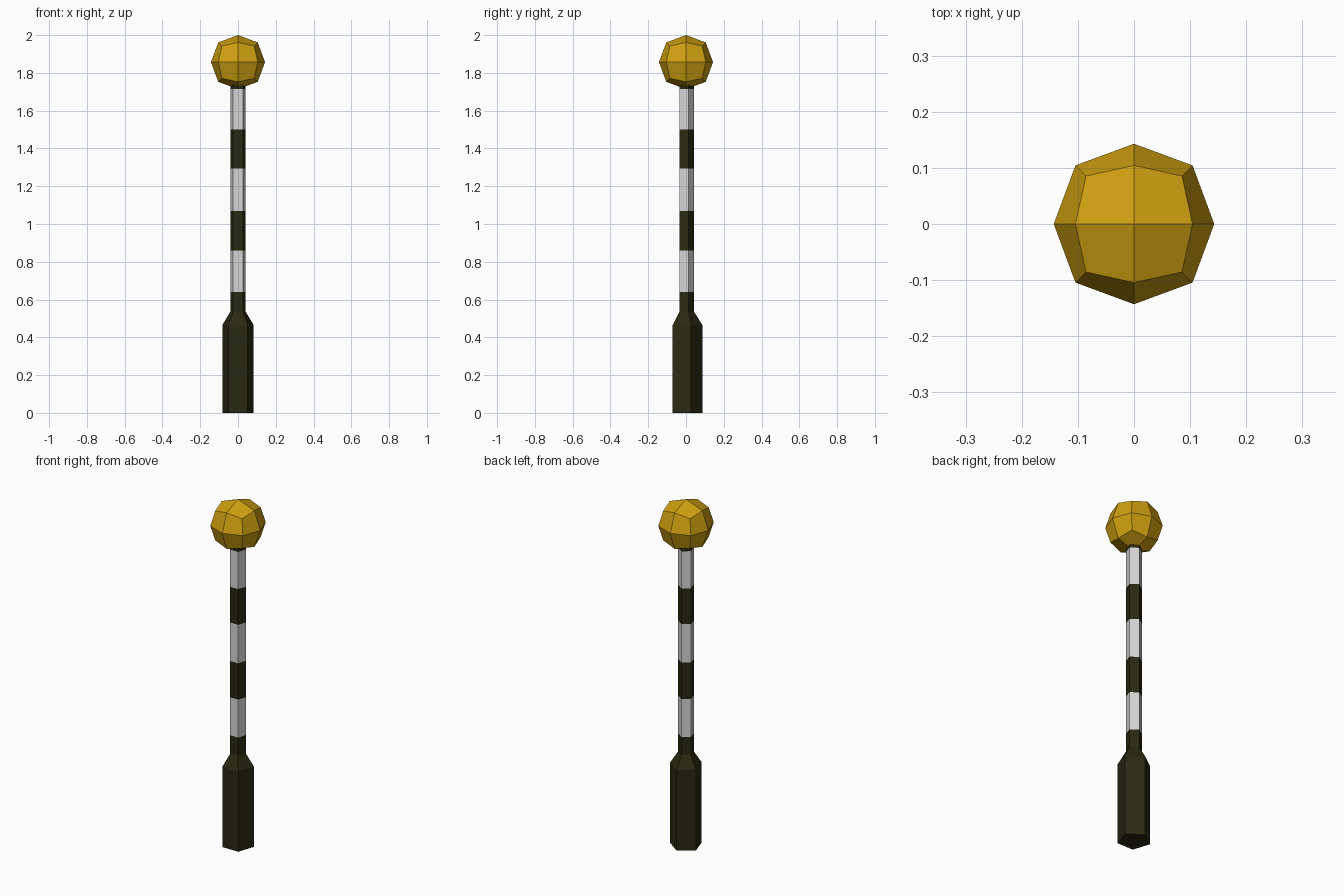
import bpy, bmesh, math
from mathutils import Vector

if "Cube" in bpy.data.objects:
    bpy.data.objects.remove(bpy.data.objects["Cube"])


def material(name, rgb):
    m = bpy.data.materials.new(name)
    m.diffuse_color = (*rgb, 1.0)
    m.use_nodes = True
    m.node_tree.nodes["Principled BSDF"].inputs["Base Color"].default_value = m.diffuse_color
    return m


dark = material("dark_olive_black", (0.022, 0.022, 0.006))
white = material("off_white", (0.66, 0.66, 0.66))
amber = material("amber", (0.62, 0.35, 0.005))


def finish(bm, name, mats):
    bmesh.ops.recalc_face_normals(bm, faces=bm.faces[:])
    me = bpy.data.meshes.new(name)
    bm.to_mesh(me)
    bm.free()
    for m in mats:
        me.materials.append(m)
    ob = bpy.data.objects.new(name, me)
    bpy.context.collection.objects.link(ob)
    return ob


# Five-sided post: (height, radius, material of the section above)
PROFILE = [(0, 0.087, 0), (0.465, 0.087, 0), (0.535, 0.043, 0),
           (0.64, 0.043, 1), (0.86, 0.043, 0), (1.07, 0.043, 1),
           (1.293, 0.043, 0), (1.50, 0.043, 1), (1.715, 0.043, 0),
           (1.745, 0.043, 0)]
SIDES = 5
bm = bmesh.new()
rings = []
for z, r, _ in PROFILE:
    angles = [math.pi / 2 + math.tau * i / SIDES for i in range(SIDES)]
    rings.append([bm.verts.new((r * math.cos(a), r * math.sin(a), z)) for a in angles])
for (low, high), (_, _, mat) in zip(zip(rings, rings[1:]), PROFILE):
    for i in range(SIDES):
        j = (i + 1) % SIDES
        bm.faces.new((low[i], low[j], high[j], high[i])).material_index = mat
bm.faces.new(rings[0])
bm.faces.new(rings[-1])
finish(bm, "striped_post", [dark, white])

# Globe lamp: cube cut once per side, points pushed out to a rough sphere
R = 0.143
bm = bmesh.new()
bmesh.ops.create_cube(bm, size=2)
bmesh.ops.subdivide_edges(bm, edges=bm.edges[:], cuts=1, use_grid_fill=True)
reach = {1: R, 2: R * 0.73, 3: R * 0.598}
for v in bm.verts:
    v.co = Vector([round(c) for c in v.co])
    v.co *= reach[sum(abs(c) > 0.5 for c in v.co)]
    v.co.z += 2 - R
finish(bm, "globe_lamp", [amber])
